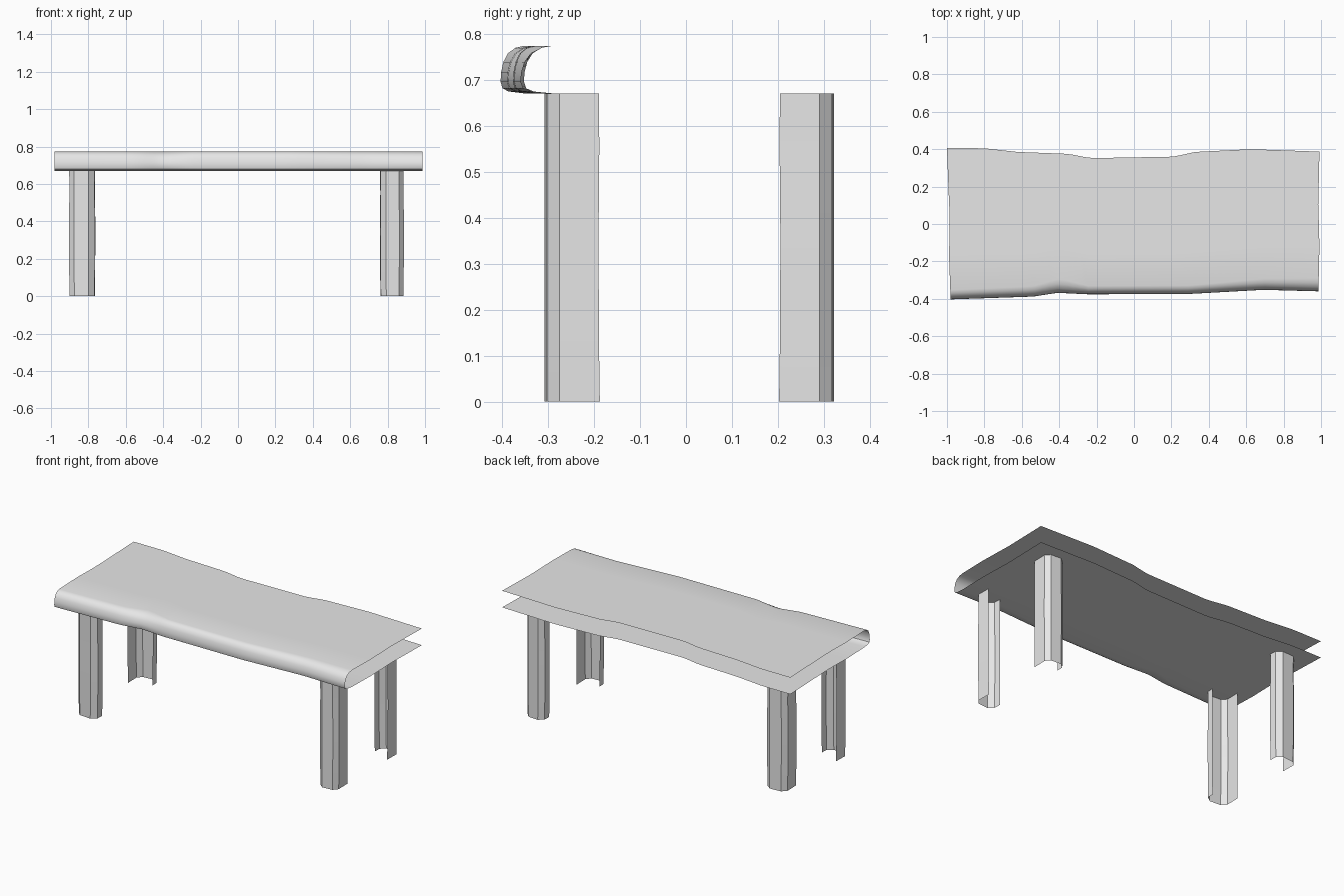
import bpy, bmesh, math

cube = bpy.data.objects.get("Cube")
if cube:
    bpy.data.objects.remove(cube, do_unlink=True)

grey = bpy.data.materials.new("light_grey")
grey.use_nodes = True
grey.diffuse_color = (0.8, 0.8, 0.8, 1)
grey.node_tree.nodes["Principled BSDF"].inputs["Base Color"].default_value = (0.8, 0.8, 0.8, 1)


def lerp(points, t):
    """Piecewise linear value through (position, value) pairs."""
    for (a, u), (b, v) in zip(points, points[1:]):
        if t <= b:
            return u + (v - u) * max(0, t - a) / (b - a)
    return points[-1][1]


def skin(name, rows, angle):
    """Open surface through equal-length rows of points."""
    bm = bmesh.new()
    grid = [[bm.verts.new(p) for p in row] for row in rows]
    for r, s in zip(grid, grid[1:]):
        for i in range(len(r) - 1):
            bm.faces.new((r[i], s[i], s[i + 1], r[i + 1]))
    mesh = bpy.data.meshes.new(name)
    bm.to_mesh(mesh)
    bm.free()
    mesh.materials.append(grey)
    obj = bpy.data.objects.new(name, mesh)
    bpy.context.collection.objects.link(obj)
    bpy.ops.object.select_all(action="DESELECT")
    obj.select_set(True)
    bpy.context.view_layer.objects.active = obj
    bpy.ops.object.shade_smooth_by_angle(angle=math.radians(angle))
    return obj


# Tabletop: upper and lower sheets joined by a rounded front lip
back = [(-1, .405), (-.8, .405), (-.62, .385), (-.35, .375), (-.23, .352),
        (.22, .36), (.33, .385), (.63, .4), (1, .387)]
front = [(-1, -.403), (-.55, -.388), (-.42, -.368), (-.25, -.376), (.3, -.374),
         (.7, -.352), (1, -.36)]
lip_depth = [(-1, .05), (-.55, .055), (-.4, .075), (-.25, .045), (.3, .045), (1, .07)]
left_edge = [(-.4, -.98), (-.2, -.99), (.06, -.983), (.09, -.988), (.4, -1)]
right_edge = [(-.4, .985), (-.1, .992), (.1, .985), (.4, .992)]
lip = [(1, .773), (.65, .769), (.32, .757), (.12, .738), (.02, .715),
       (0, .695), (.08, .681), (.35, .674), (1, .67)]
inner_rows = [.25, .42, .58, .62, .8, 1]

rows = []
columns = 48
for c in range(columns + 1):
    t = -1 + 2 * c / columns
    f, b, d = lerp(front, t), lerp(back, t), lerp(lip_depth, t)
    start = f + d
    sheet = [start + (b - start) * k for k in inner_rows]
    yz = [(y, .773) for y in reversed(sheet)]
    yz += [(f + d * k, z) for k, z in lip]
    yz += [(y, .67) for y in sheet]
    row = []
    for y, z in yz:
        lo, hi = lerp(left_edge, y), lerp(right_edge, y)
        row.append((lo + (hi - lo) * c / columns, y, z))
    rows.append(row)
skin("tabletop", [r[::-1] for r in rows[::-1]], 40)

# Legs: open shells with outer side, chamfered corner, end face and short inner side
# section is (outward x, outward y) measured from the leg centre
section = [(.062, -.058), (.064, .028), (.04, .055), (-.03, .06), (-.06, .035), (-.062, -.008)]
heights = [(0, .97), (.12, 1.0), (.35, 1.02), (.55, .99), (.67, 1.0)]
for side, sx, cx in (("left", 1, .822), ("right", -1, -.832)):
    for end, sy, cy in (("front", -1, -.247), ("back", 1, .262)):
        wide = 1.1 if sx < 0 else 1
        leg = [[(cx + sx * x * s * wide, cy + sy * y * (2 - s if y < 0 else 1), z)
                for x, y in section] for z, s in heights]
        if sx * sy > 0:
            leg.reverse()
        leg.reverse()
        skin(f"{end}_{side}_leg", leg, 25)
